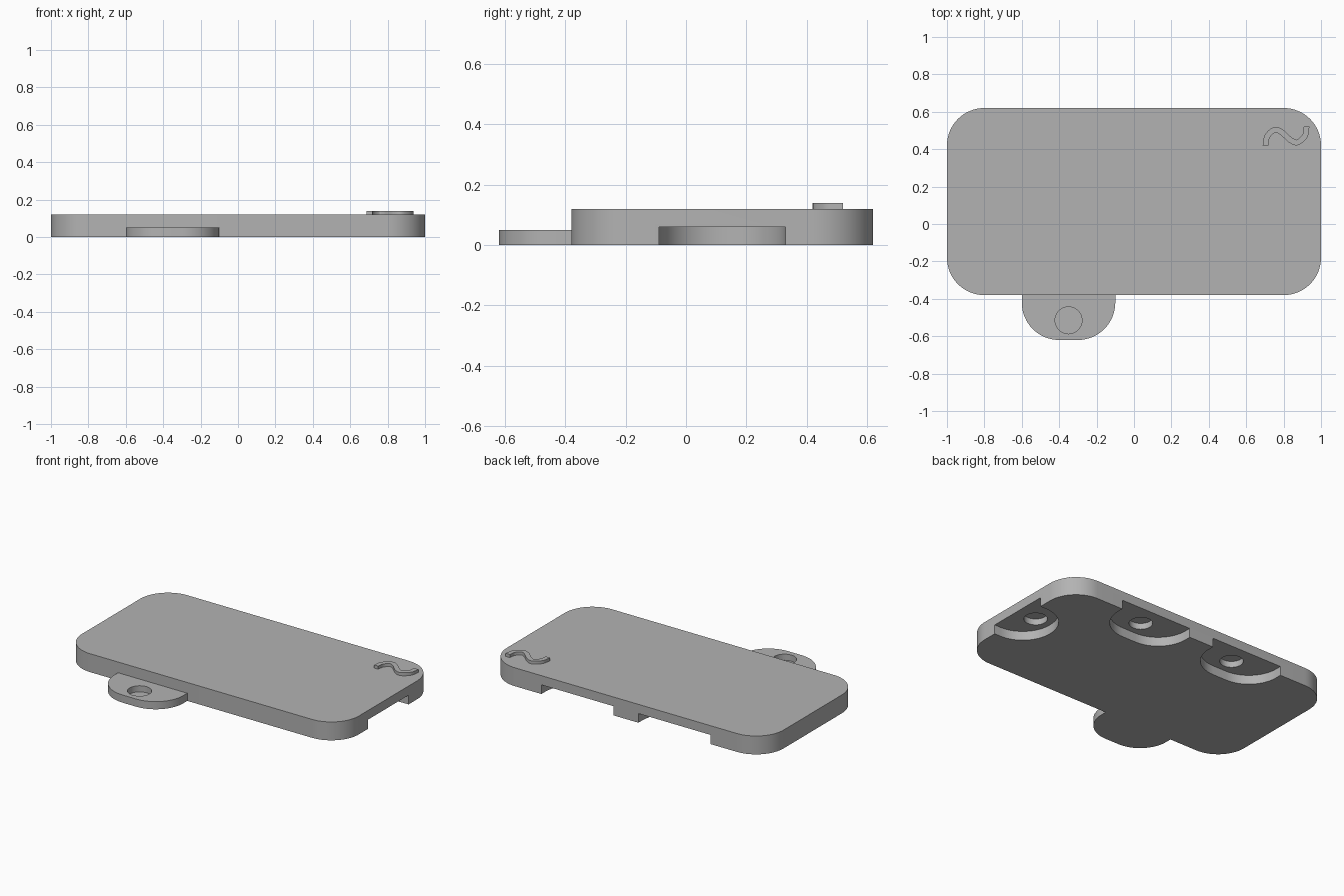
import bpy, bmesh, math
from mathutils import Vector

cube = bpy.data.objects.get("Cube")
if cube:
    bpy.data.objects.remove(cube, do_unlink=True)

grey = bpy.data.materials.new("plain grey")
grey.use_nodes = True
colour = (0.45, 0.45, 0.45, 1)
grey.diffuse_color = colour
grey.node_tree.nodes["Principled BSDF"].inputs["Base Color"].default_value = colour


def prism(name, outline, z0, z1):
    """Extrude a counter-clockwise outline from z0 to z1."""
    bm = bmesh.new()
    face = bm.faces.new([bm.verts.new((x, y, z0)) for x, y in outline])
    top = bmesh.ops.extrude_face_region(bm, geom=[face])["geom"]
    verts = [v for v in top if isinstance(v, bmesh.types.BMVert)]
    bmesh.ops.translate(bm, verts=verts, vec=(0, 0, z1 - z0))
    bmesh.ops.recalc_face_normals(bm, faces=bm.faces)
    mesh = bpy.data.meshes.new(name)
    bm.to_mesh(mesh)
    bm.free()
    mesh.materials.append(grey)
    obj = bpy.data.objects.new(name, mesh)
    bpy.context.collection.objects.link(obj)
    return obj


def rounded(x0, x1, y0, y1, radii, steps=16):
    """Rectangle outline; radii run front-right, back-right, back-left, front-left."""
    corners = [(x1, y0, -1, 1), (x1, y1, -1, -1), (x0, y1, 1, -1), (x0, y0, 1, 1)]
    points = []
    for i, ((x, y, sx, sy), r) in enumerate(zip(corners, radii)):
        if r == 0:
            points.append((x, y))
            continue
        for k in range(steps + 1):
            a = math.pi / 2 * (i - 1 + k / steps)
            points.append((x + sx * r + r * math.cos(a), y + sy * r + r * math.sin(a)))
    return points


def circle(x, y, r, n=40):
    return [(x + r * math.cos(math.tau * k / n), y + r * math.sin(math.tau * k / n))
            for k in range(n)]


def activate(obj):
    bpy.ops.object.select_all(action="DESELECT")
    obj.select_set(True)
    bpy.context.view_layer.objects.active = obj


def cut(obj, cutter):
    mod = obj.modifiers.new("cut", "BOOLEAN")
    mod.operation = "DIFFERENCE"
    mod.solver = "EXACT"
    mod.object = cutter
    cutter.hide_render = True
    activate(obj)
    bpy.ops.object.modifier_apply(modifier=mod.name)
    bpy.data.objects.remove(cutter, do_unlink=True)


# Main slab
slab = prism("slab", rounded(-1, 1, -0.38, 0.62, [0.2] * 4), 0, 0.12)

# Two sockets under the back edge, each with a round recess in its ceiling
for x in (-0.35, 0.35):
    shape = rounded(x - 0.26, x + 0.26, 0.37, 0.8, (0.21, 0, 0, 0.21))
    cut(slab, prism("socket_cutter", shape, -0.1, 0.06))
    cut(slab, prism("recess_cutter", circle(x, 0.48, 0.07), 0.03, 0.1))

# Narrower socket under the left edge
shape = rounded(0.75, 1.2, -0.09, 0.33, (0, 0, 0.205, 0.205))
cut(slab, prism("socket_cutter", shape, -0.1, 0.06))
cut(slab, prism("recess_cutter", circle(0.86, 0.12, 0.07), 0.03, 0.1))

# Front tab with a blind round recess
tab = prism("front_tab", rounded(-0.6, -0.1, -0.62, -0.38, (0.2, 0, 0, 0.2)), 0, 0.05)
cut(tab, prism("recess_cutter", circle(-0.35, -0.515, 0.072), 0.01, 0.1))

# Raised wavy ridge: half a centre line, turned about its middle for the rest
middle = Vector((0.813, 0.47))
half = [Vector(p) for p in ((-0.11, -0.05), (-0.1, 0.0), (-0.06, 0.034), (-0.025, 0.022))]
knots = half + [Vector((0, 0))] + [-p for p in reversed(half)]
padded = [2 * knots[0] - knots[1]] + knots + [2 * knots[-1] - knots[-2]]
path = []
for a, b, c, d in zip(padded, padded[1:], padded[2:], padded[3:]):
    for k in range(6):
        t = k / 6
        path.append(0.5 * (2 * b + (c - a) * t + (2 * a - 5 * b + 4 * c - d) * t ** 2
                           + (3 * b - a - 3 * c + d) * t ** 3))
path.append(knots[-1])
left, right = [], []
for i, p in enumerate(path):
    along = (path[min(i + 1, len(path) - 1)] - path[max(i - 1, 0)]).normalized()
    side = Vector((-along.y, along.x)) * 0.015
    if i in (0, len(path) - 1):
        side = Vector((-0.015, 0))
    left.append(middle + p + side)
    right.append(middle + p - side)
ridge = prism("wave_ridge", right + left[::-1], 0.12, 0.14)

# Smooth round walls, keep edges crisp
for obj in (slab, tab, ridge):
    activate(obj)
    bpy.ops.object.shade_smooth_by_angle(angle=math.radians(30))
